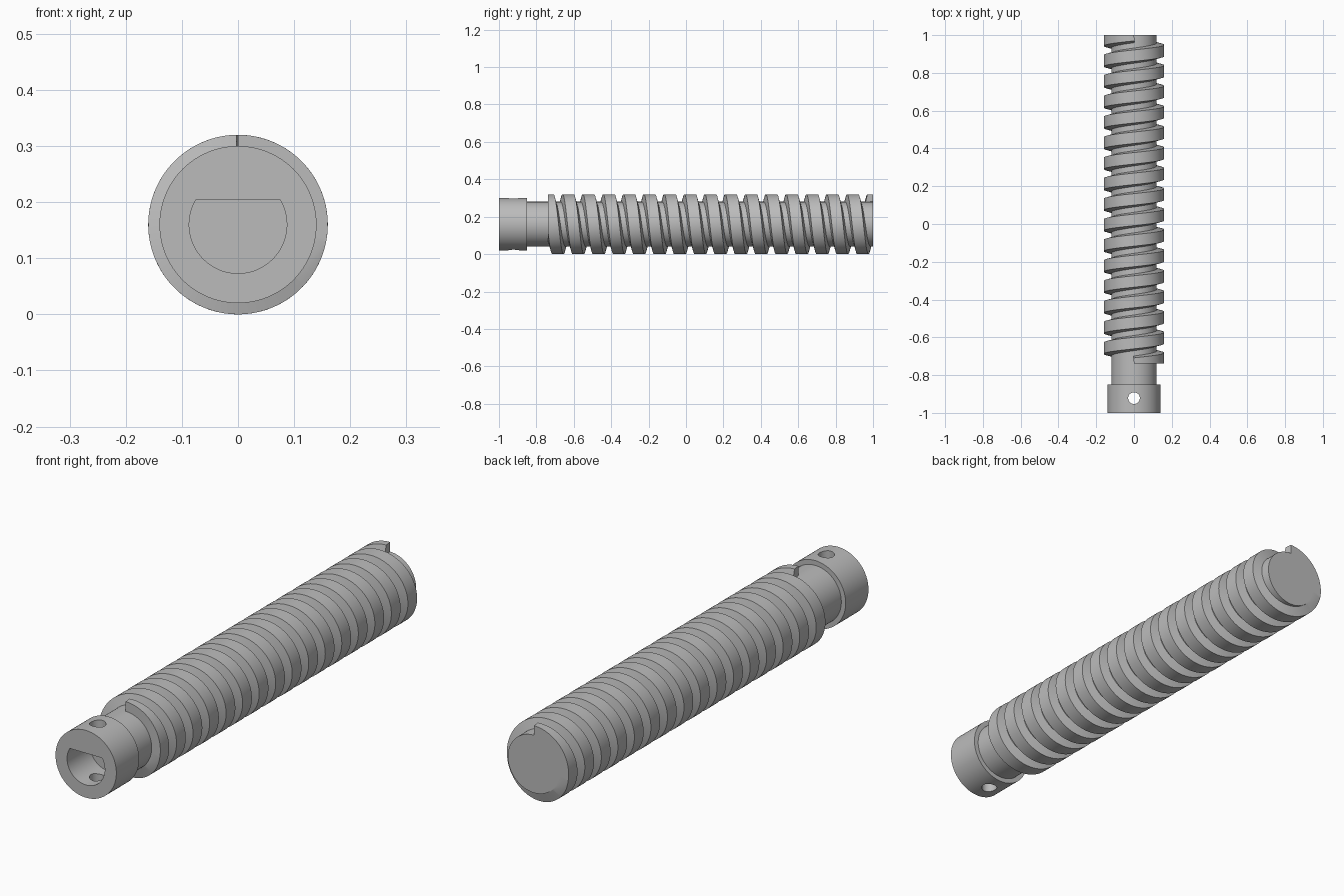
import bpy, bmesh, math
from mathutils import Matrix, Vector

cube = bpy.data.objects.get("Cube")
if cube:
    bpy.data.objects.remove(cube, do_unlink=True)

AXIS_Z = 0.16            # height of the screw axis
SEG = 96                 # sides of every round part
SHAFT_R, COLLAR_R, CREST_R = 0.12, 0.14, 0.16
FRONT, COLLAR_END, THREAD_START, BACK = -1.0, -0.85, -0.739, 1.0
TURNS = 16
PITCH = (BACK - THREAD_START) / TURNS

steel = bpy.data.materials.new("grey_metal")
steel.use_nodes = True
GREY = (0.5, 0.5, 0.5, 1)
steel.diffuse_color = GREY
steel.node_tree.nodes["Principled BSDF"].inputs["Base Color"].default_value = GREY


def polar(radius, angle, y):
    """Point around the screw axis; angle 0 is the top, turning towards +x."""
    return Vector((radius * math.sin(angle), y, AXIS_Z + radius * math.cos(angle)))


def finish(name, bm):
    bmesh.ops.recalc_face_normals(bm, faces=bm.faces[:])
    mesh = bpy.data.meshes.new(name)
    bm.to_mesh(mesh)
    bm.free()
    mesh.materials.append(steel)
    obj = bpy.data.objects.new(name, mesh)
    bpy.context.collection.objects.link(obj)
    return obj


def activate(obj):
    bpy.ops.object.select_all(action='DESELECT')
    obj.select_set(True)
    bpy.context.view_layer.objects.active = obj


def bridge(bm, rings):
    """Skin closed rings of vertices and cap both ends."""
    for a, b in zip(rings, rings[1:]):
        n = len(a)
        for i in range(n):
            j = (i + 1) % n
            bm.faces.new((a[i], a[j], b[j], b[i]))
    bm.faces.new(rings[0])
    bm.faces.new(rings[-1])


# Shaft with the wider collar at the front
bm = bmesh.new()
profile = [(COLLAR_R, FRONT), (COLLAR_R, COLLAR_END), (SHAFT_R, COLLAR_END), (SHAFT_R, BACK)]
bridge(bm, [[bm.verts.new(polar(r, math.tau * i / SEG, y)) for i in range(SEG)]
            for r, y in profile])
shaft = finish("shaft_and_collar", bm)

# D-shaped socket cutter
SOCKET_R, FLAT = 0.087, 0.045
corner = math.acos(FLAT / SOCKET_R)
bm = bmesh.new()
bridge(bm, [[bm.verts.new(polar(SOCKET_R, corner + (math.tau - 2 * corner) * i / 64, y))
             for i in range(65)] for y in (FRONT - 0.05, COLLAR_END)])
socket = finish("socket_cutter", bm)

# Cross pin hole cutter, right through the collar
bm = bmesh.new()
bmesh.ops.create_cone(bm, cap_ends=True, segments=48, radius1=0.031, radius2=0.031, depth=0.5,
                      matrix=Matrix.Translation((0, -0.922, AXIS_Z)))
pin_hole = finish("pin_hole_cutter", bm)

for cutter in (socket, pin_hole):
    cutter.hide_render = True
    cut = shaft.modifiers.new(cutter.name, 'BOOLEAN')
    cut.operation = 'DIFFERENCE'
    cut.solver = 'EXACT'
    cut.object = cutter
    activate(shaft)
    bpy.ops.object.modifier_apply(modifier=cut.name)
    bpy.data.objects.remove(cutter, do_unlink=True)

# Right-handed trapezoidal thread, its sections square to the helix
section = [(SHAFT_R - 0.001, -0.04), (CREST_R, -0.03), (CREST_R, 0.03), (SHAFT_R - 0.001, 0.04)]
lean = PITCH / (math.tau * CREST_R ** 2)
bm = bmesh.new()
rings = []
for i in range(TURNS * SEG + 1):
    angle = math.tau * i / SEG
    y = THREAD_START + PITCH * i / SEG
    rings.append([bm.verts.new(polar(r, angle - lean * d, y + d)) for r, d in section])
bridge(bm, rings)

# Trim the thread flat at both ends
for y, direction in ((THREAD_START, -1), (BACK, 1)):
    result = bmesh.ops.bisect_plane(bm, geom=bm.verts[:] + bm.edges[:] + bm.faces[:],
                                    plane_co=(0, y, 0), plane_no=(0, direction, 0),
                                    clear_outer=True)
    rim = [e for e in result["geom_cut"] if isinstance(e, bmesh.types.BMEdge)]
    bmesh.ops.triangle_fill(bm, edges=rim, use_beauty=True)
thread = finish("screw_thread", bm)

for obj in (shaft, thread):
    activate(obj)
    bpy.ops.object.shade_smooth_by_angle(angle=math.radians(30))
